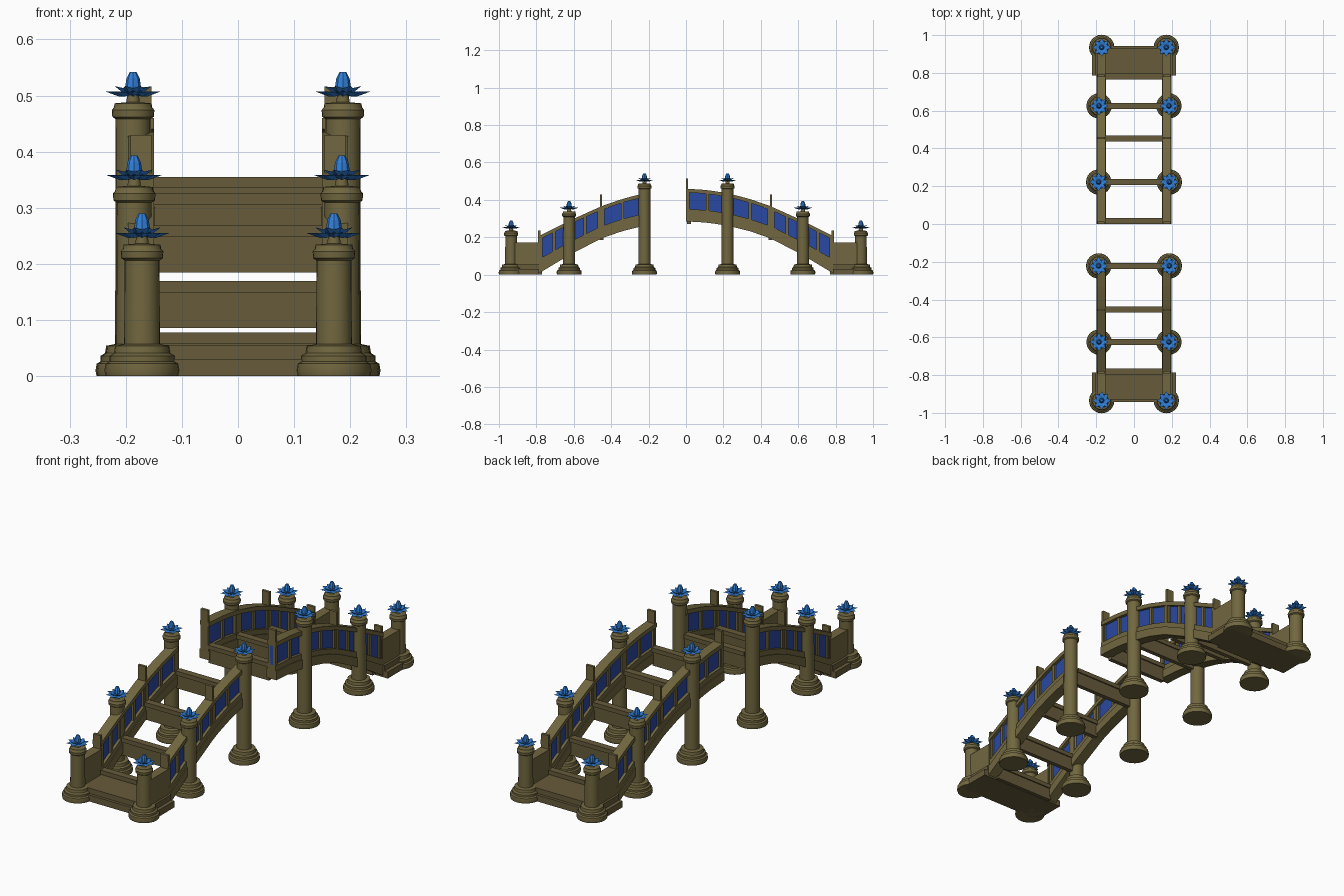
import bpy, bmesh, math
from mathutils import Vector

if "Cube" in bpy.data.objects:
    bpy.data.objects.remove(bpy.data.objects["Cube"])


def mat(name, c):
    m = bpy.data.materials.new(name)
    m.diffuse_color = (*c, 1)
    m.use_nodes = True
    m.node_tree.nodes["Principled BSDF"].inputs["Base Color"].default_value = m.diffuse_color
    return m


STONE = mat("olive stone", (0.165, 0.135, 0.05))
WOOD = mat("dark olive wood", (0.135, 0.105, 0.043))
GLASS = mat("deep blue panel", (0.022, 0.065, 0.36))
PETAL = mat("bright blue petal", (0.03, 0.21, 0.68))


def finish(bm, name, m, smooth=False):
    bmesh.ops.recalc_face_normals(bm, faces=bm.faces[:])
    me = bpy.data.meshes.new(name)
    bm.to_mesh(me)
    bm.free()
    me.materials.append(m)
    ob = bpy.data.objects.new(name, me)
    bpy.context.collection.objects.link(ob)
    if smooth:
        bpy.context.view_layer.objects.active = ob
        ob.select_set(True)
        bpy.ops.object.shade_smooth_by_angle(angle=math.radians(35))
        ob.select_set(False)
    return ob


def box(bm, x0, x1, y0, y1, z0, z1):
    v = [bm.verts.new((x, y, z)) for x in (x0, x1) for y in (y0, y1) for z in (z0, z1)]
    for f in ((0, 1, 3, 2), (4, 6, 7, 5), (0, 4, 5, 1), (2, 3, 7, 6), (0, 2, 6, 4), (1, 5, 7, 3)):
        bm.faces.new([v[i] for i in f])


def strip(bm, xc, w, y0, y1, lo, hi, n):
    """Curved bar along y between two height functions."""
    rings = []
    for i in range(n + 1):
        y = y0 + (y1 - y0) * i / n
        zl, zh = lo(abs(y)), hi(abs(y))
        rings.append([bm.verts.new(p) for p in ((xc - w / 2, y, zl), (xc + w / 2, y, zl),
                                                (xc + w / 2, y, zh), (xc - w / 2, y, zh))])
    for a, b in zip(rings, rings[1:]):
        for k in range(4):
            bm.faces.new((a[k], a[(k + 1) % 4], b[(k + 1) % 4], b[k]))
    bm.faces.new(rings[0])
    bm.faces.new(rings[-1])


def curve(pts):
    """Piecewise linear height curve."""
    def f(y):
        for (a, za), (b, zb) in zip(pts, pts[1:]):
            if y <= b:
                return za + (zb - za) * (y - a) / (b - a)
        return pts[-1][1]
    return f


top = curve([(0, .46), (.12, .452), (.23, .434), (.34, .405), (.45, .367), (.62, .29), (.79, .205)])
bottom = curve([(0, .285), (.12, .278), (.23, .26), (.34, .233), (.45, .195), (.62, .107), (.79, .005)])


def part(t, d=0):
    return lambda y: bottom(y) + (top(y) - bottom(y)) * t + d


# side walls: girder, blue panels, mullions, handrail, posts
def wall(side, sgn, start):
    xc = 0.173 * side
    tag = ("back" if sgn > 0 else "front") + ("_right" if side > 0 else "_left")
    g, r, p, m = (bmesh.new() for _ in range(4))
    strip(g, xc, .05, sgn * start, sgn * .79, bottom, part(.24), 16)
    strip(g, xc, .042, sgn * start, sgn * .79, part(.24), part(.38), 16)
    strip(r, xc, .046, sgn * start, sgn * .79, part(1, -.02), top, 16)
    stops = [start, .23, .455, .625, .785] if start < .2 else [start, .455, .625, .785]
    for a, b in zip(stops, stops[1:]):
        mid = (a + b) / 2
        strip(p, xc, .016, sgn * a, sgn * b, part(.38), part(1, -.02), 4)
        for c, h in ((a, .018), (mid, .008), (b, .018)):
            strip(m, xc, .034, sgn * max(c - h, start), sgn * min(c + h, .79), part(.37), part(1, -.015), 1)
    for y in [.455, .785] + ([.006] if start < .2 else []):
        box(m, xc - .019, xc + .019, sgn * y - .006, sgn * y + .006, bottom(y) + .05, 
            {.455: .43, .785: .235}.get(y, .515))
    # solid end wall beside the landing
    box(g, xc - .022, xc + .022, sgn * .785, sgn * .93, .02, .172)
    finish(g, tag + "_girder", STONE)
    finish(r, tag + "_handrail", STONE)
    finish(p, tag + "_panels", GLASS)
    finish(m, tag + "_posts", STONE)


for s in (-1, 1):
    wall(s, 1, 0.0)
    wall(s, -1, .225)


# cross beams with a lip on top
def beam(y, z0, z1):
    b = bmesh.new()
    box(b, -.155, .155, y - .010, y + .010, z0, z1 - .02)
    box(b, -.155, .155, y - .016, y + .016, z1 - .02, z1)
    finish(b, "cross_beam", WOOD)


beam(.016, .27, .355)
for s in (-1, 1):
    for y, z in ((.222, .243), (.452, .185), (.625, .086), (.78, .002)):
        beam(s * y, z, z + (.083 if y < .7 else .076))

# stepped end landings
for s in (-1, 1):
    b = bmesh.new()
    ys = sorted((s * .785, s * .943))
    box(b, -.222, .222, *ys, 0, .03)
    ys = sorted((s * .785, s * .93))
    box(b, -.205, .205, *ys, .03, .055)
    finish(b, "end_landing", WOOD)


# columns
def column(x, y, h):
    prof = [(0, 0), (.065, 0), (.067, .01), (.065, .022), (.058, .026), (.058, .036), (.05, .041),
            (.048, .054), (.032, .057), (.031, h - .028), (.037, h - .024), (.038, h - .012),
            (.034, h - .007), (.033, h), (.012, h + .002), (.01, h + .018), (0, h + .018)]
    b = bmesh.new()
    vs = [b.verts.new((r, 0, z)) for r, z in prof]
    es = [b.edges.new(e) for e in zip(vs, vs[1:])]
    bmesh.ops.spin(b, geom=vs + es, axis=(0, 0, 1), cent=(0, 0, 0), angle=math.tau,
                   steps=24, use_duplicate=False)
    bmesh.ops.remove_doubles(b, verts=b.verts[:], dist=1e-5)
    bmesh.ops.translate(b, verts=b.verts[:], vec=(x, y, 0))
    finish(b, "column", STONE, True)


# lotus flowers: two petal rings and a bud
def flower(x, y, z):
    b = bmesh.new()
    for n, r, w, z0, zt, off in ((8, .049, .015, .015, .021, 0), (8, .036, .012, .021, .031, .5)):
        for i in range(n):
            a = math.tau * (i + off) / n
            d = Vector((math.cos(a), math.sin(a), 0))
            t = Vector((-d.y, d.x, 0))
            c = Vector((x, y, z))
            up = Vector((0, 0, 1))
            base = c + up * z0
            tip = c + d * r + up * zt
            l = c + d * r * .55 + t * w + up * (z0 + .005)
            q = c + d * r * .55 - t * w + up * (z0 + .005)
            hi = c + d * r * .5 + up * (z0 + .006)
            lo = c + d * r * .5 + up * (z0 - .003)
            V = [b.verts.new(p) for p in (base, l, tip, q, hi, lo)]
            for k in range(4):
                b.faces.new((V[k], V[(k + 1) % 4], V[4]))
                b.faces.new((V[(k + 1) % 4], V[k], V[5]))
    rings = []
    for r, h in ((.010, .012), (.014, .03), (.012, .044), (.006, .056)):
        rings.append([b.verts.new((x + r * math.cos(math.tau * k / 8), y + r * math.sin(math.tau * k / 8), z + h))
                      for k in range(8)])
    for p, q in zip(rings, rings[1:]):
        for k in range(8):
            b.faces.new((p[k], p[(k + 1) % 8], q[(k + 1) % 8], q[k]))
    b.faces.new(rings[0])
    b.faces.new(rings[-1])
    finish(b, "lotus_flower", PETAL)


for sx in (-1, 1):
    for sy in (-1, 1):
        for x, y, h in ((.171, .935, .234), (.185, .625, .337), (.187, .222, .486)):
            column(sx * x, sy * y, h)
            flower(sx * x, sy * y, h)
